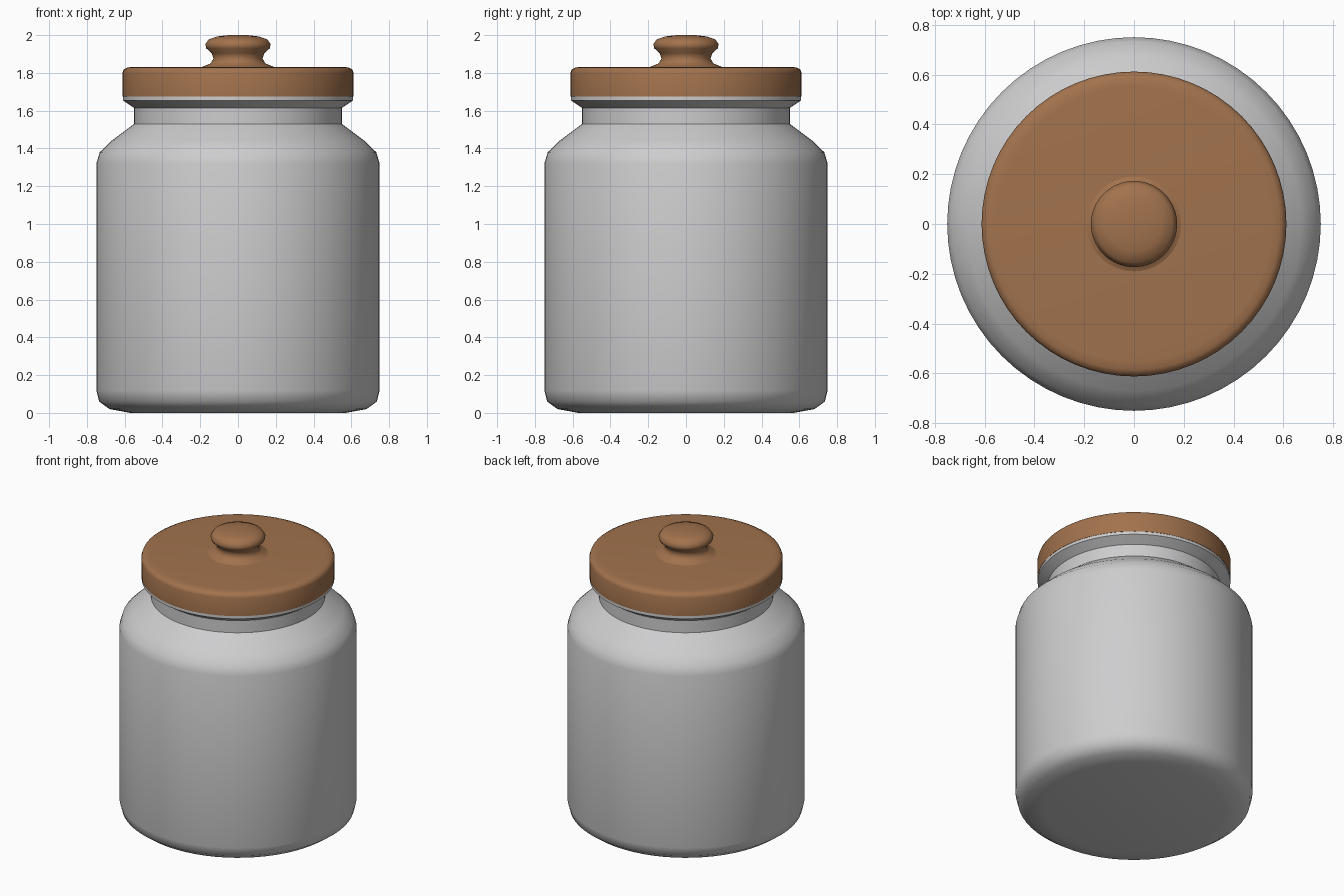
import bpy
import math

cube = bpy.data.objects.get("Cube")
if cube:
    bpy.data.objects.remove(cube, do_unlink=True)


def make_material(name, rgb):
    mat = bpy.data.materials.new(name)
    mat.use_nodes = True
    mat.diffuse_color = (*rgb, 1)
    mat.node_tree.nodes["Principled BSDF"].inputs["Base Color"].default_value = (*rgb, 1)
    return mat


def lathe(name, profile, mat, sides=64, sharp=40):
    """Spin an (r, z) profile about z; rings at either end are capped."""
    verts, faces = [], []
    for r, z in profile:
        for i in range(sides):
            a = 2 * math.pi * i / sides
            verts.append((r * math.cos(a), r * math.sin(a), z))
    for k in range(len(profile) - 1):
        for i in range(sides):
            j = (i + 1) % sides
            faces.append((k * sides + i, k * sides + j,
                          (k + 1) * sides + j, (k + 1) * sides + i))
    faces.append(tuple(reversed(range(sides))))
    faces.append(tuple(range(len(verts) - sides, len(verts))))
    mesh = bpy.data.meshes.new(name)
    mesh.from_pydata(verts, [], faces)
    mesh.materials.append(mat)
    obj = bpy.data.objects.new(name, mesh)
    bpy.context.collection.objects.link(obj)
    bpy.ops.object.select_all(action="DESELECT")
    obj.select_set(True)
    bpy.context.view_layer.objects.active = obj
    bpy.ops.object.shade_smooth_by_angle(angle=math.radians(sharp))
    return obj


ceramic = make_material("pale grey ceramic", (0.61, 0.61, 0.62))
wood = make_material("warm brown wood", (0.36, 0.17, 0.075))

# Jar: rounded foot, straight wall, shoulder, neck and flared rim
lathe("jar_body", [
    (0.57, 0), (0.68, 0.02), (0.735, 0.06), (0.75, 0.12),
    (0.75, 1.32), (0.732, 1.38), (0.67, 1.44), (0.55, 1.53),
    (0.55, 1.615), (0.61, 1.655), (0.61, 1.675)], ceramic)

# Lid: thick disc with a softened top edge
lathe("lid", [
    (0.612, 1.675), (0.612, 1.80), (0.605, 1.819),
    (0.585, 1.829), (0.55, 1.832)], wood, sharp=50)

# Knob: flared base, narrow waist and domed top
lathe("lid_knob", [
    (0.19, 1.832), (0.145, 1.85), (0.13, 1.875), (0.14, 1.905),
    (0.168, 1.93), (0.173, 1.952), (0.155, 1.978),
    (0.11, 1.993), (0.05, 2.0)], wood, sharp=60)
